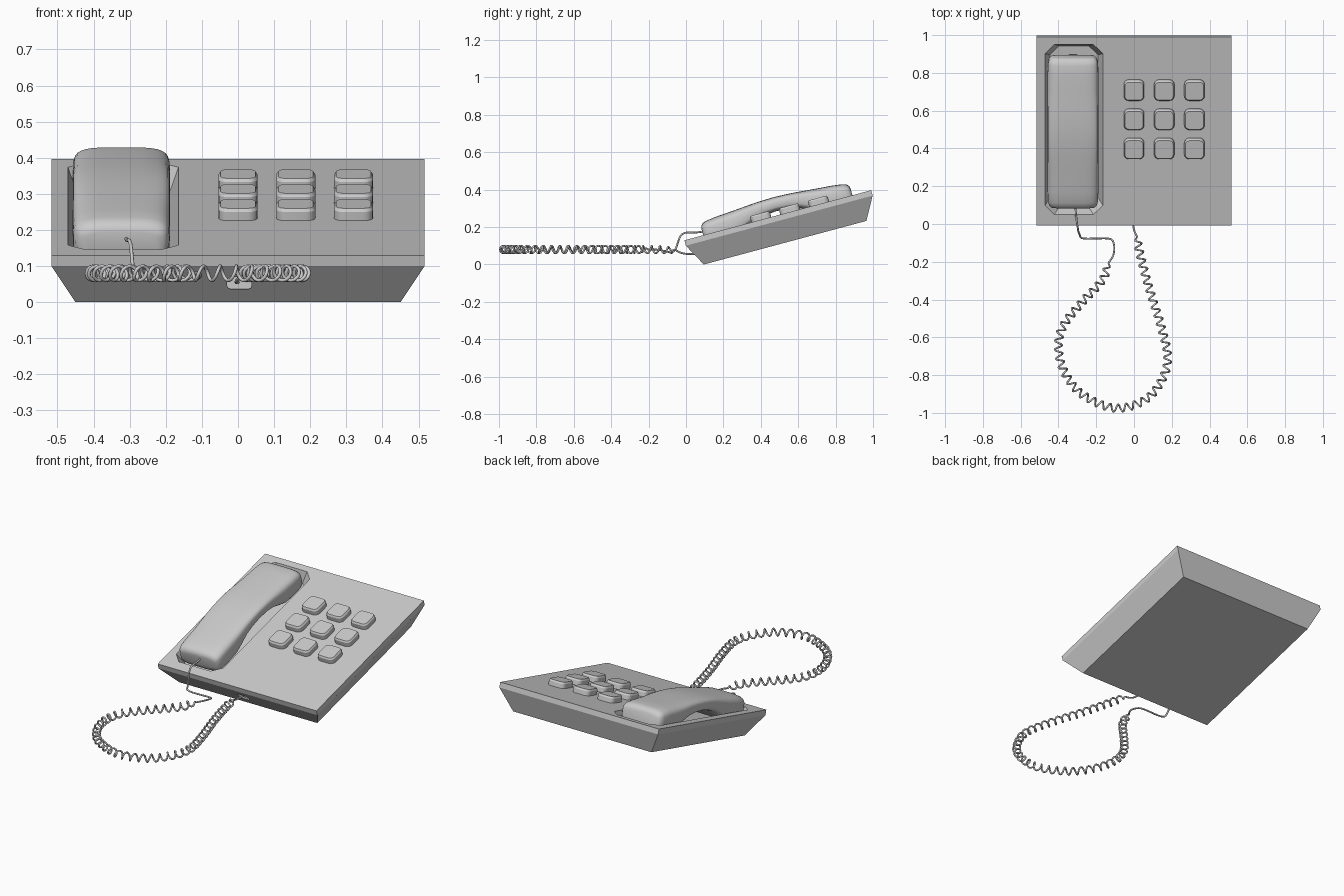
import bpy, bmesh, math
from mathutils import Matrix, Vector

if "Cube" in bpy.data.objects:
    bpy.data.objects.remove(bpy.data.objects["Cube"])

# Frame of the tilted phone body: origin at the centre of its underside
TILT = Matrix.Translation((0, 0.53, 0.1165)) @ Matrix.Rotation(math.radians(15), 4, 'X')


def loft(name, rings, matrix=TILT, smooth=None):
    """Skin a list of equal-length point rings and cap both ends."""
    bm = bmesh.new()
    rows = [[bm.verts.new(matrix @ Vector(p)) for p in ring] for ring in rings]
    n = len(rows[0])
    for a, b in zip(rows, rows[1:]):
        for i in range(n):
            j = (i + 1) % n
            bm.faces.new((a[i], a[j], b[j], b[i]))
    bm.faces.new(rows[0])
    bm.faces.new(rows[-1])
    bmesh.ops.recalc_face_normals(bm, faces=bm.faces)
    mesh = bpy.data.meshes.new(name)
    bm.to_mesh(mesh)
    bm.free()
    obj = bpy.data.objects.new(name, mesh)
    bpy.context.collection.objects.link(obj)
    if smooth:
        activate(obj)
        bpy.ops.object.shade_smooth_by_angle(angle=math.radians(smooth))
    return obj


def activate(obj):
    bpy.ops.object.select_all(action='DESELECT')
    obj.select_set(True)
    bpy.context.view_layer.objects.active = obj


def rounded_rect(cx, cy, hx, hy, r, z, seg=1):
    """Rectangle outline with corner radius r; seg=1 gives a chamfer."""
    pts = []
    for k, (sx, sy) in enumerate(((1, 1), (-1, 1), (-1, -1), (1, -1))):
        for s in range(seg + 1):
            a = math.pi / 2 * (k + s / seg)
            pts.append((cx + sx * (hx - r) + r * math.cos(a),
                        cy + sy * (hy - r) + r * math.sin(a), z))
    return pts


def square(h, z):
    return [(-h, -h, z), (h, -h, z), (h, h, z), (-h, h, z)]


def cut(obj, cutter):
    cutter.hide_render = True
    mod = obj.modifiers.new("cut", 'BOOLEAN')
    mod.operation = 'DIFFERENCE'
    mod.solver = 'EXACT'
    mod.object = cutter
    activate(obj)
    bpy.ops.object.modifier_apply(modifier=mod.name)
    bpy.data.objects.remove(cutter)


# Body: tapered square slab with a thin rim
body = loft("phone_body", [square(0.45, 0), square(0.517, 0.122), square(0.517, 0.152)])

# Handset cradle with sloping walls
cut(body, loft("cradle_cutter", [
    rounded_rect(-0.318, 0.01, 0.153 + d, 0.466 + d, 0.05, z)
    for d, z in ((-0.025, 0.085), (0, 0.152), (0.015, 0.192))]))

# Cord socket in the front slope
socket = [rounded_rect(0.004, 0.053, 0.034, 0.017, 0.01, d, 2) for d in (-0.1, 0.075)]
cut(body, loft("socket_cutter", [[(x, y, z) for x, z, y in r] for r in socket], Matrix()))

# Handset: arched loft of squarish oval sections (v, top, bottom, half width)
half = [(0.413, 0.190, 0.130, 0.100), (0.409, 0.204, 0.112, 0.117),
        (0.397, 0.216, 0.102, 0.128), (0.375, 0.223, 0.098, 0.133),
        (0.32, 0.230, 0.097, 0.135), (0.24, 0.236, 0.103, 0.135),
        (0.19, 0.240, 0.125, 0.135), (0.13, 0.245, 0.155, 0.134),
        (0.07, 0.249, 0.170, 0.134)]
sections = [(-v, t, b, w) for v, t, b, w in half] + [(0, 0.251, 0.175, 0.134)] + half[::-1]


def section(v, top, bottom, w, n=32):
    pts = []
    for i in range(n):
        c, s = math.cos(math.tau * i / n), math.sin(math.tau * i / n)
        x = math.copysign(abs(c) ** 0.5, c) * w
        z = math.copysign(abs(s) ** 0.5, s) * (top - bottom) / 2
        pts.append((-0.323 + x, v, (top + bottom) / 2 + z))
    return pts


loft("handset", [section(*s) for s in sections], smooth=50)

# Keypad: three by three rounded keys
for row in range(3):
    for col in range(3):
        cx, cy = 0.16 * col, -0.091 + 0.16 * row
        loft(f"key_{row}_{col}", [
            rounded_rect(cx, cy, 0.054 - d, 0.055 - d, 0.027 - d, z, 4)
            for d, z in ((0, 0.145), (0, 0.177), (0.006, 0.186))], smooth=30)


# Cord: straight lead, coiled loop, straight tail
def spline(pts, steps):
    """Catmull-Rom through the points."""
    p = [Vector(q) for q in pts]
    p = [2 * p[0] - p[1]] + p + [2 * p[-1] - p[-2]]
    out = []
    for a, b, c, d in zip(p, p[1:], p[2:], p[3:]):
        for i in range(steps):
            t = i / steps
            out.append(0.5 * (2 * b + (c - a) * t + (2 * a - 5 * b + 4 * c - d) * t * t
                              + (3 * b - a - 3 * c + d) * t ** 3))
    return out + [p[-2]]


lead = spline([(-0.31, 0.13, 0.18), (-0.308, 0.06, 0.172), (-0.298, -0.02, 0.163),
               (-0.288, -0.055, 0.085), (-0.265, -0.077, 0.063), (-0.135, -0.077, 0.062),
               (-0.107, -0.105, 0.07), (-0.108, -0.16, 0.08), (-0.13, -0.2, 0.08)], 5)
loop = spline([(x, y, 0.08) for x, y in (
    (-0.13, -0.2), (-0.17, -0.3), (-0.28, -0.42), (-0.375, -0.54), (-0.4, -0.66),
    (-0.365, -0.79), (-0.27, -0.905), (-0.1, -0.975), (0.06, -0.93), (0.15, -0.82),
    (0.178, -0.7), (0.14, -0.53), (0.08, -0.34), (0.035, -0.17), (0.012, -0.06))], 30)
tail = spline([(0.012, -0.06, 0.08), (0.0, -0.03, 0.064), (-0.005, 0.01, 0.056),
               (0.0, 0.09, 0.055)], 5)

TURNS = 46
lengths = [0]
for a, b in zip(loop, loop[1:]):
    lengths.append(lengths[-1] + (b - a).length)
coil, seg = [], 0
for i in range(TURNS * 12 + 1):
    f = i / (TURNS * 12)
    dist = f * lengths[-1]
    while seg < len(loop) - 2 and lengths[seg + 1] < dist:
        seg += 1
    step = loop[seg + 1] - loop[seg]
    pos = loop[seg] + step.normalized() * (dist - lengths[seg])
    side = step.cross(Vector((0, 0, 1))).normalized()
    r = 0.02 * min(1, f * TURNS, (1 - f) * TURNS)
    a = math.tau * f * TURNS
    coil.append(pos + side * r * math.cos(a) + Vector((0, 0, r * math.sin(a))))

path = lead[:-1] + coil + tail[1:]
curve = bpy.data.curves.new("coiled_cord", 'CURVE')
curve.dimensions = '3D'
curve.bevel_depth = 0.005
curve.bevel_resolution = 2
curve.use_fill_caps = True
line = curve.splines.new('POLY')
line.points.add(len(path) - 1)
for point, co in zip(line.points, path):
    point.co = (*co, 1)
cord = bpy.data.objects.new("coiled_cord", curve)
bpy.context.collection.objects.link(cord)
activate(cord)
bpy.ops.object.convert(target='MESH')
